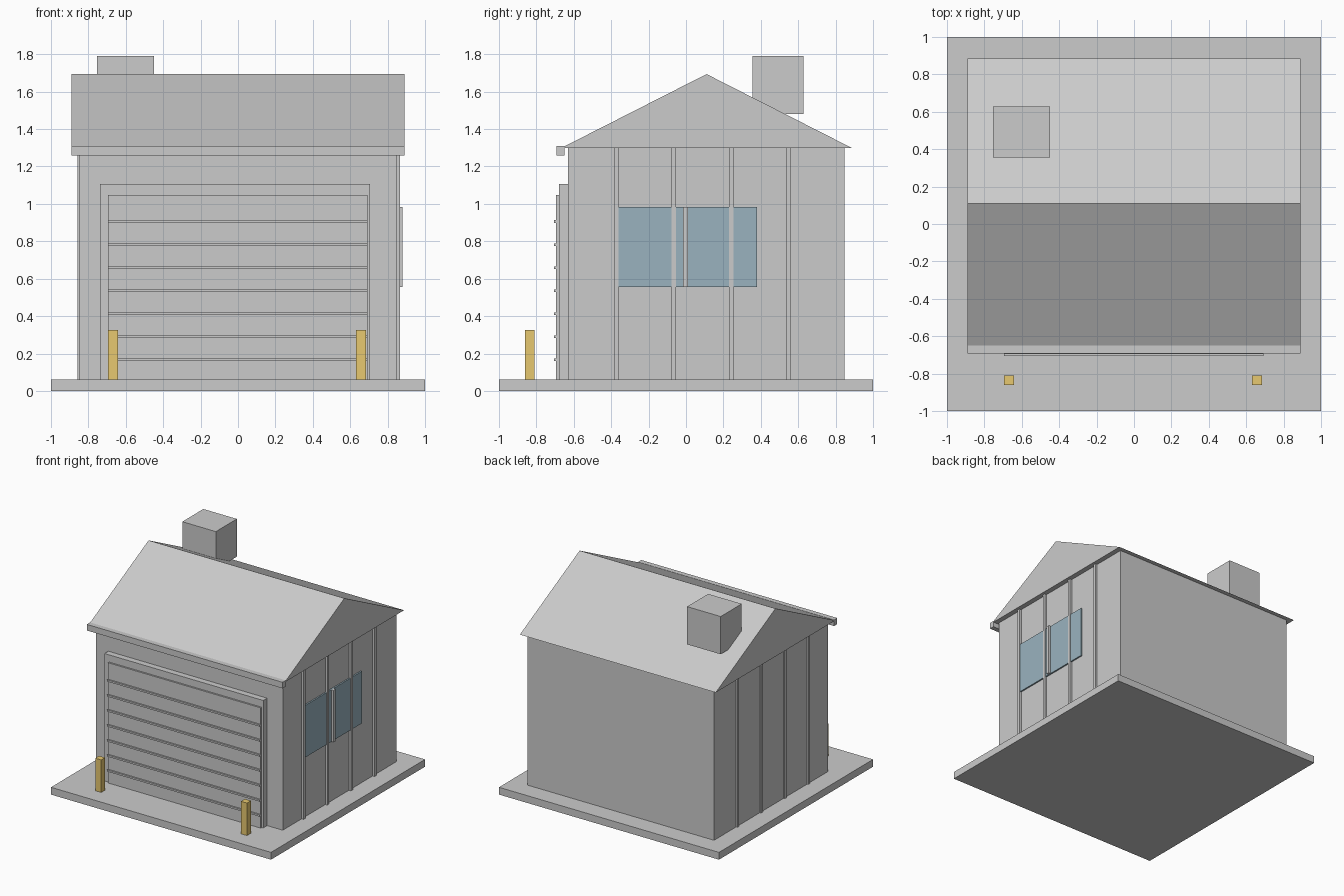
import bpy

if "Cube" in bpy.data.objects:
    bpy.data.objects.remove(bpy.data.objects["Cube"])


def material(name, rgb):
    m = bpy.data.materials.new(name)
    m.diffuse_color = (*rgb, 1)
    m.use_nodes = True
    m.node_tree.nodes["Principled BSDF"].inputs["Base Color"].default_value = m.diffuse_color
    return m


def mesh_object(name, verts, faces, mat=None):
    me = bpy.data.meshes.new(name)
    me.from_pydata(verts, [], faces)
    ob = bpy.data.objects.new(name, me)
    bpy.context.collection.objects.link(ob)
    if mat:
        me.materials.append(mat)
    return ob


def box(name, x, y, z, mat=None):
    """Box from (min, max) ranges on each axis."""
    verts = [(a, b, c) for a in x for b in y for c in z]
    faces = [(0, 1, 3, 2), (4, 6, 7, 5), (0, 4, 5, 1),
             (2, 3, 7, 6), (0, 2, 6, 4), (1, 5, 7, 3)]
    return mesh_object(name, verts, faces, mat)


yellow = material("yellow_paint", (0.80, 0.58, 0.16))
glass = material("blue_glass", (0.32, 0.45, 0.52))

# Ground slab and main walls
box("base_slab", (-1, 1), (-1, 1), (0, 0.06))
box("walls", (-0.848, 0.848), (-0.63, 0.847), (0.06, 1.30))

# Gable roof prism: ridge runs along x
profile = [(-0.665, 1.30), (0.885, 1.30), (0.11, 1.694)]
roof_verts = [(x, y, z) for x in (-0.89, 0.89) for y, z in profile]
mesh_object("gable_roof", roof_verts,
            [(0, 2, 1), (3, 4, 5), (0, 1, 4, 3), (1, 2, 5, 4), (2, 0, 3, 5)])

# Front gutter and roof vent
box("gutter", (-0.89, 0.89), (-0.692, -0.65), (1.26, 1.31))
box("roof_vent", (-0.755, -0.45), (0.355, 0.628), (1.48, 1.79))

# Roller door: surround, panel and horizontal ribs
box("door_surround", (-0.738, 0.706), (-0.68, -0.62), (0.06, 1.107))
box("door_panel", (-0.695, 0.692), (-0.694, -0.67), (0.06, 1.048))
for i in range(7):
    z = 0.166 + i * 0.1233
    box(f"door_rib_{i + 1}", (-0.695, 0.692), (-0.707, -0.69), (z - 0.007, z + 0.007))

# Vertical wall ribs on both sides
for i in range(4):
    y = (-0.385 + i * 0.3073, -0.361 + i * 0.3073)
    box(f"wall_rib_right_{i + 1}", (0.84, 0.866), y, (0.06, 1.30))
    box(f"wall_rib_left_{i + 1}", (-0.859, -0.84), y, (0.06, 1.30))

# Side window with centre bar
box("window_glass", (0.84, 0.86), (-0.38, 0.38), (0.556, 0.983), glass)
box("window_bar", (0.84, 0.88), (-0.016, 0.011), (0.556, 0.983))

# Yellow bollards
for side, x in (("left", -0.668), ("right", 0.657)):
    box(f"bollard_{side}", (x - 0.027, x + 0.027), (-0.86, -0.81), (0.06, 0.327), yellow)
